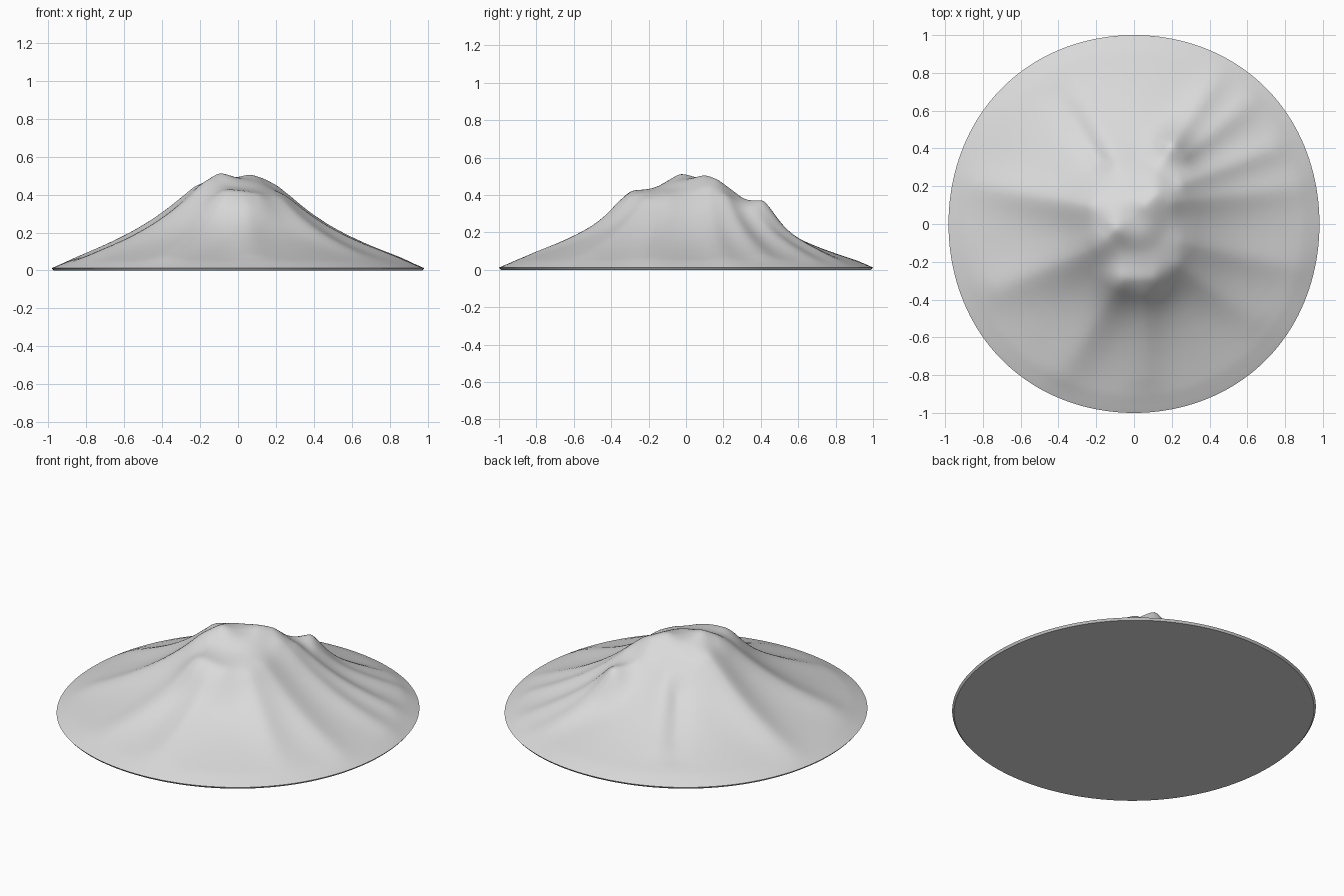
import bpy, bmesh, math
from mathutils import Vector

if "Cube" in bpy.data.objects:
    bpy.data.objects.remove(bpy.data.objects["Cube"])

SEGMENTS, RINGS = 160, 72
CENTRE = Vector((0.0, 0.04))

# Mean slope: height at every tenth of the way from summit to rim
SLOPE = [0.462, 0.452, 0.395, 0.325, 0.255, 0.195, 0.145, 0.104, 0.069, 0.037, 0.004]

# Ridges (+) and gullies (-): start x, y, end x, y, height at start, at end, width
RIDGES = [
    (-0.14, -0.07, -0.10, -0.03, 0.03, 0.035, 0.08),   # west peak
    (0.07, 0.11, 0.12, 0.16, 0.03, 0.04, 0.08),        # east peak
    (-0.05, -0.29, 0.10, -0.29, 0.06, 0.06, 0.11),     # south shoulder
    (-0.10, -0.34, -0.36, -0.78, 0.04, 0.025, 0.11),
    (0.05, -0.38, 0.06, -0.80, 0.04, 0.02, 0.10),
    (-0.22, -0.13, -0.72, -0.34, 0.045, 0.03, 0.12),   # southwest
    (-0.24, 0.10, -0.92, 0.22, 0.055, 0.02, 0.11),     # west
    (-0.18, 0.34, -0.40, 0.68, -0.03, -0.01, 0.06),    # northwest gully
    (-0.10, 0.32, -0.26, 0.65, 0.02, 0.01, 0.08),
    (0.12, 0.28, 0.20, 0.42, 0.03, 0.06, 0.09),        # northeast
    (0.20, 0.42, 0.46, 0.80, 0.05, 0.02, 0.08),
    (0.27, 0.36, 0.62, 0.66, 0.04, 0.025, 0.08),
    (0.26, 0.22, 0.74, 0.40, 0.045, 0.025, 0.08),
    (0.22, 0.12, 0.94, 0.20, 0.035, 0.02, 0.09),       # east
    (0.26, -0.10, 0.90, -0.24, 0.03, 0.02, 0.10),      # southeast
    (0.24, -0.22, 0.62, -0.50, 0.04, 0.015, 0.10),
]


def base_height(t):
    """Smoothly interpolated mean slope, rounded over at the rim."""
    f = min(t, 0.99999) * 10
    i = int(f)
    u = f - i
    p = [SLOPE[max(0, min(10, i + k))] for k in (-1, 0, 1, 2)]
    z = p[1] + 0.5 * u * (p[2] - p[0] + u * (
        2 * p[0] - 5 * p[1] + 4 * p[2] - p[3] + u * (3 * (p[1] - p[2]) + p[3] - p[0])))
    return z + 0.008 * (2 - t ** 40)


def ridge_height(p):
    total = 0.0
    for x1, y1, x2, y2, h1, h2, width in RIDGES:
        a, ab = Vector((x1, y1)), Vector((x2 - x1, y2 - y1))
        s = max(0.0, min(1.0, (p - a).dot(ab) / ab.length_squared))
        d = (p - a - ab * s).length
        total += (h1 + (h2 - h1) * s) * math.exp(-(d / width) ** 1.7)
    return total


def rim(angle):
    """Nearly round outline, slightly flattened east and west."""
    r = 0.997 - 0.009 * math.cos(2 * angle) - 0.006 * math.cos(4 * angle)
    return Vector((r * math.cos(angle), r * math.sin(angle)))


bm = bmesh.new()
rims = [rim(2 * math.pi * i / SEGMENTS) for i in range(SEGMENTS)]
top = bm.verts.new((*CENTRE, base_height(0) + ridge_height(CENTRE)))
rings = []
for j in range(1, RINGS + 1):
    t = j / RINGS
    ring = []
    for edge in rims:
        p = CENTRE.lerp(edge, t)
        z = base_height(t) + ridge_height(p) * (1 - t ** 7)
        ring.append(bm.verts.new((p.x, p.y, z)))
    rings.append(ring)
# Thin undercut lip and flat underside
rings.append([bm.verts.new((e.x * 0.99, e.y * 0.99, 0)) for e in rims])

for i in range(SEGMENTS):
    k = (i + 1) % SEGMENTS
    bm.faces.new((top, rings[0][i], rings[0][k]))
    for a, b in zip(rings, rings[1:]):
        bm.faces.new((a[i], b[i], b[k], a[k]))
bm.faces.new(rings[-1][::-1])

mesh = bpy.data.meshes.new("mountain")
bm.to_mesh(mesh)
bm.free()
mountain = bpy.data.objects.new("mountain", mesh)
bpy.context.collection.objects.link(mountain)

stone = bpy.data.materials.new("pale_grey_stone")
stone.diffuse_color = (0.7, 0.7, 0.7, 1)
stone.use_nodes = True
stone.node_tree.nodes["Principled BSDF"].inputs["Base Color"].default_value = stone.diffuse_color
mesh.materials.append(stone)

bpy.context.view_layer.objects.active = mountain
mountain.select_set(True)
bpy.ops.object.shade_smooth_by_angle(angle=math.radians(40))
